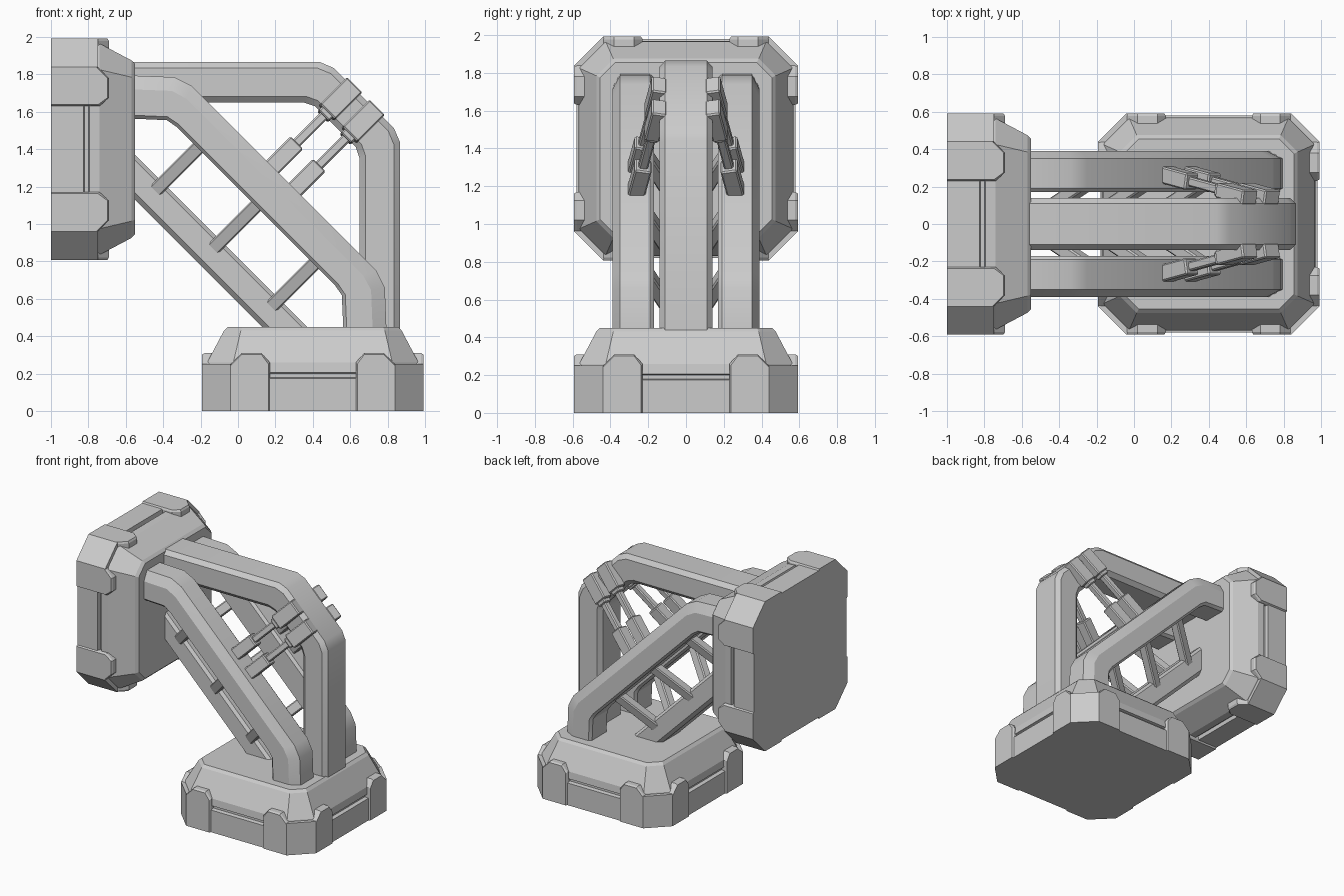
import bpy, bmesh, math
from mathutils import Vector, Matrix

cube = bpy.data.objects.get("Cube")
if cube:
    bpy.data.objects.remove(cube, do_unlink=True)

GREY = (0.6, 0.6, 0.6, 1)
metal = bpy.data.materials.new("plain_grey")
metal.use_nodes = True
metal.diffuse_color = GREY
metal.node_tree.nodes["Principled BSDF"].inputs["Base Color"].default_value = GREY

# Mirror that turns the floor foot into the wall foot: (x, z) -> (z - 1, x + 1)
SWAP = Matrix(((0, 0, 1, -1), (0, 1, 0, 0), (1, 0, 0, 1), (0, 0, 0, 1)))
FOOT = Matrix.Translation((0.4, 0, 0))


def loft(name, rings, matrix=Matrix(), bevel=0, smooth=False):
    """Skin a list of equal rings and cap both ends."""
    bm = bmesh.new()
    loops = [[bm.verts.new(matrix @ Vector(p)) for p in ring] for ring in rings]
    for a, b in zip(loops, loops[1:]):
        for i in range(len(a)):
            j = (i + 1) % len(a)
            bm.faces.new((a[i], a[j], b[j], b[i]))
    bm.faces.new(loops[0])
    bm.faces.new(loops[-1])
    bmesh.ops.recalc_face_normals(bm, faces=bm.faces)
    mesh = bpy.data.meshes.new(name)
    bm.to_mesh(mesh)
    bm.free()
    mesh.materials.append(metal)
    ob = bpy.data.objects.new(name, mesh)
    bpy.context.collection.objects.link(ob)
    if bevel:
        mod = ob.modifiers.new("edge_bevel", 'BEVEL')
        mod.width = bevel
        mod.segments = 1
    if smooth:
        bpy.ops.object.select_all(action='DESELECT')
        ob.select_set(True)
        bpy.context.view_layer.objects.active = ob
        bpy.ops.object.shade_smooth_by_angle(angle=math.radians(28))
    return ob


def octagon(half, cut, z):
    h, k = half, half - cut
    return [(h, -k, z), (h, k, z), (k, h, z), (-k, h, z),
            (-h, k, z), (-h, -k, z), (-k, -h, z), (k, -h, z)]


def sweep(name, outer, inner, section, side=1):
    """Beam between an outer and an inner path; section holds (depth, y)."""
    rings = [[(o[0] + (i[0] - o[0]) * t, side * y, o[1] + (i[1] - o[1]) * t)
              for t, y in section] for o, i in zip(outer, inner)]
    return loft(name, rings, smooth=True)


def bar(name, p, q, width, depth, bevel=0.008):
    """Square bar from p to q, its width lying along the diagonal."""
    p, q = Vector(p), Vector(q)
    n = Vector((1, 0, -1)).normalized()
    m = (q - p).normalized().cross(n)
    corners = [n * (a * width / 2) + m * (b * depth / 2)
               for a, b in ((1, 1), (-1, 1), (-1, -1), (1, -1))]
    return loft(name, [[e + c for c in corners] for e in (p, q)], bevel=bevel)


# Feet: stepped octagonal block with a groove and a corner guard on each corner
PROFILE = ((0.58, 0.145, 0), (0.58, 0.145, 0.175), (0.55, 0.13, 0.18),
           (0.55, 0.13, 0.2), (0.57, 0.14, 0.205), (0.565, 0.14, 0.26),
           (0.475, 0.09, 0.43), (0.455, 0.08, 0.45))
PLATE = ((0.23, 0), (0.23, 0.26), (0.275, 0.31), (0.38, 0.31), (0.44, 0.25), (0.44, 0))
CORNER = ((0.44, 0.592), (0.592, 0.44), (0.53, 0.4), (0.4, 0.53))

for label, place in (("floor", FOOT), ("wall", SWAP @ FOOT)):
    loft(label + "_foot", [octagon(*row) for row in PROFILE], place)
    for k in range(4):
        turn = place @ Matrix.Rotation(k * math.pi / 2, 4, 'Z')
        loft(f"{label}_corner_guard_{k}",
             [[(x, y, z) for x, y in CORNER] for z in (0, 0.252)], turn)
        for s in (-1, 1):
            loft(f"{label}_guard_plate_{k}_{s}",
                 [[(s * u, y, z) for u, z in PLATE] for y in (0.53, 0.578)]
                 + [[(s * (u + (0.008 if u < 0.25 else 0)), 0.592, z - (0.008 if z else 0))
                     for u, z in PLATE]], turn)

# Central bent arm
sweep("main_arm",
      [(-0.6, 1.865), (0.44, 1.865), (0.51, 1.835), (0.835, 1.51), (0.865, 1.44), (0.865, 0.4)],
      [(-0.6, 1.65), (0.35, 1.65), (0.41, 1.63), (0.63, 1.41), (0.65, 1.35), (0.65, 0.4)],
      [(0, -0.11), (0, 0.11), (0.15, 0.14), (0.85, 0.14),
       (1, 0.11), (1, -0.11), (0.85, -0.14), (0.15, -0.14)])

# Lower diagonal strut
sweep("lower_strut", [(-0.6, 1.42), (0.42, 0.4)], [(-0.6, 1.18), (0.18, 0.4)],
      [(0, -0.11), (0, 0.11), (0.12, 0.13), (0.85, 0.13),
       (1, 0.1), (1, -0.1), (0.85, -0.13), (0.12, -0.13)])


def along(s, c, y):
    """Point at distance s up the diagonal and offset c across it."""
    return ((s + c) / 2, y, (s - c) / 2)


for name, side in (("left_side", 1), ("right_side", -1)):
    # In this frame the two sides lie on +y and -y
    sweep(name + "_beam",
          [(-0.6, 1.795), (-0.34, 1.785), (-0.25, 1.74), (0.74, 0.75), (0.785, 0.66), (0.795, 0.4)],
          [(-0.6, 1.565), (-0.38, 1.555), (-0.33, 1.52), (0.52, 0.67), (0.555, 0.62), (0.565, 0.4)],
          [(0, 0.19), (0, 0.35), (0.32, 0.39), (0.92, 0.39),
           (1, 0.37), (1, 0.19), (0.92, 0.17), (0.08, 0.17)], side)

    # Rungs from the lower strut out to the side beam
    for k, c in enumerate((-1.62, -1.0, -0.38)):
        bar(f"{name}_rung_{k}", along(0.7, c, side * 0.08), along(1.28, c, side * 0.27), 0.075, 0.07)

    # Paired pistons from the side beam to the arm's bend
    for k, c in enumerate((-1.12, -0.88)):
        def at(s):
            return along(s, c, side * (0.27 - 0.137 * (s - 1.42)))
        bar(f"{name}_piston_body_{k}", at(1.38), at(1.74), 0.095, 0.09)
        bar(f"{name}_piston_rod_{k}", at(1.7), at(2.1), 0.05, 0.05)
        bar(f"{name}_piston_collar_{k}", at(2.03), at(2.08), 0.08, 0.07)
        bar(f"{name}_piston_head_{k}", at(2.07), at(2.36), 0.115, 0.08)
